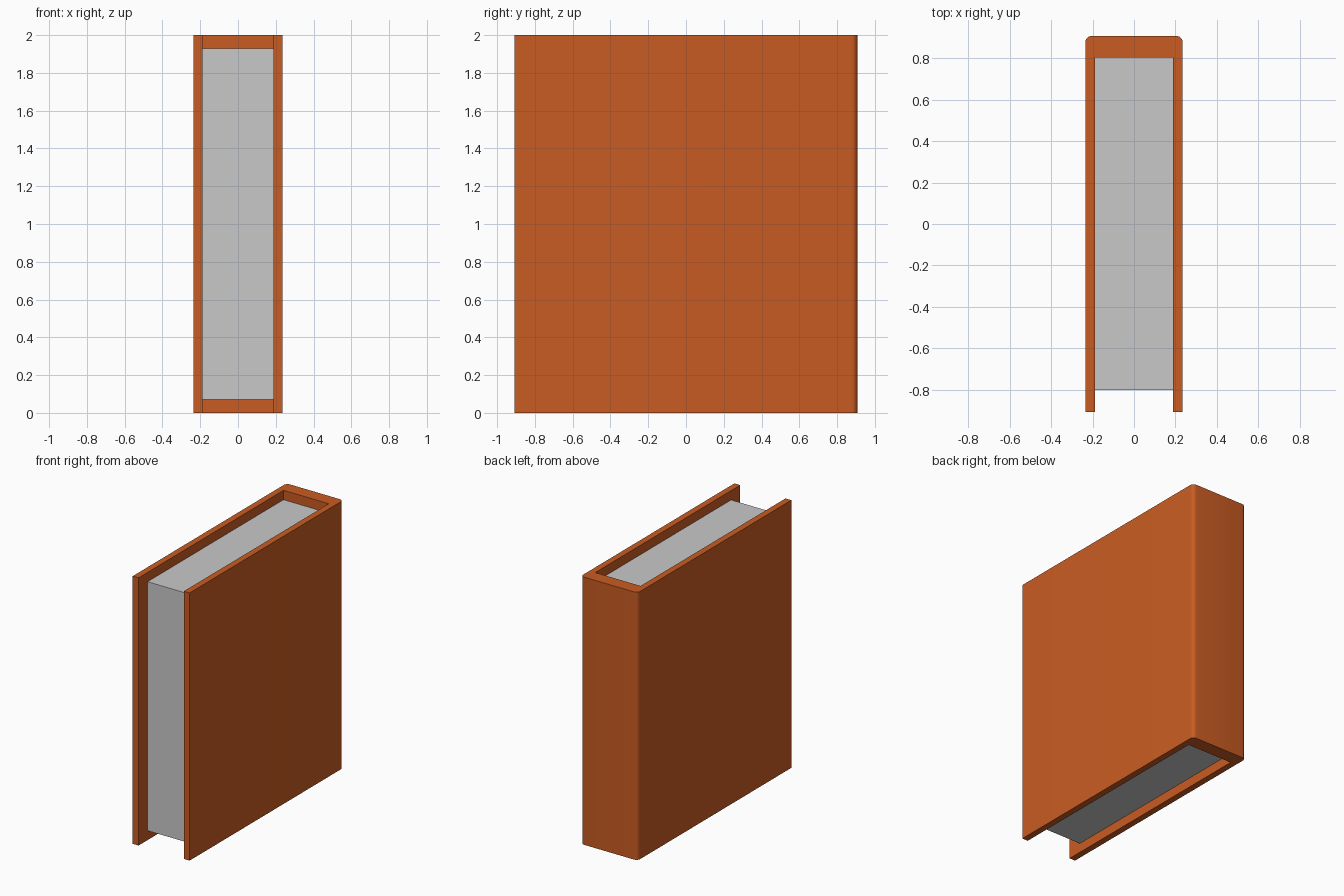
import bpy, bmesh, math

if "Cube" in bpy.data.objects:
    bpy.data.objects.remove(bpy.data.objects["Cube"])

def material(name, rgb):
    m = bpy.data.materials.new(name)
    m.diffuse_color = (*rgb, 1)
    m.use_nodes = True
    m.node_tree.nodes["Principled BSDF"].inputs["Base Color"].default_value = m.diffuse_color
    return m

ORANGE = material("orange_cover", (0.584, 0.107, 0.016))
GREY = material("page_grey", (0.584, 0.584, 0.584))

W, D, H = 0.235, 0.907, 2.0      # half width, half depth, height
IN_X, IN_Y = 0.187, 0.804        # inner faces of boards and spine
R, STEPS = 0.03, 6               # rounded spine corners

def prism(name, outline, z0, z1, mat):
    """Extrude a closed xy outline from z0 to z1."""
    bm = bmesh.new()
    face = bm.faces.new([bm.verts.new((x, y, z0)) for x, y in outline])
    up = bmesh.ops.extrude_face_region(bm, geom=[face])["geom"]
    bmesh.ops.translate(bm, vec=(0, 0, z1 - z0),
                        verts=[v for v in up if isinstance(v, bmesh.types.BMVert)])
    bmesh.ops.recalc_face_normals(bm, faces=bm.faces)
    me = bpy.data.meshes.new(name)
    bm.to_mesh(me)
    bm.free()
    me.materials.append(mat)
    ob = bpy.data.objects.new(name, me)
    bpy.context.collection.objects.link(ob)
    return ob

# Cover: U-shaped profile with two boards and a thick rounded spine
half = [(IN_X, IN_Y), (IN_X, -D), (W, -D)]
for i in range(STEPS + 1):
    a = math.pi / 2 * i / STEPS
    half.append((W - R + R * math.cos(a), D - R + R * math.sin(a)))
cover = prism("cover", half + [(-x, y) for x, y in reversed(half)], 0, H, ORANGE)
bpy.context.view_layer.objects.active = cover
cover.select_set(True)
bpy.ops.object.shade_smooth_by_angle(angle=math.radians(30))

# Page block, recessed at the top, bottom and front
prism("pages", [(-IN_X, -0.80), (IN_X, -0.80), (IN_X, IN_Y), (-IN_X, IN_Y)],
      0.07, 1.93, GREY)
